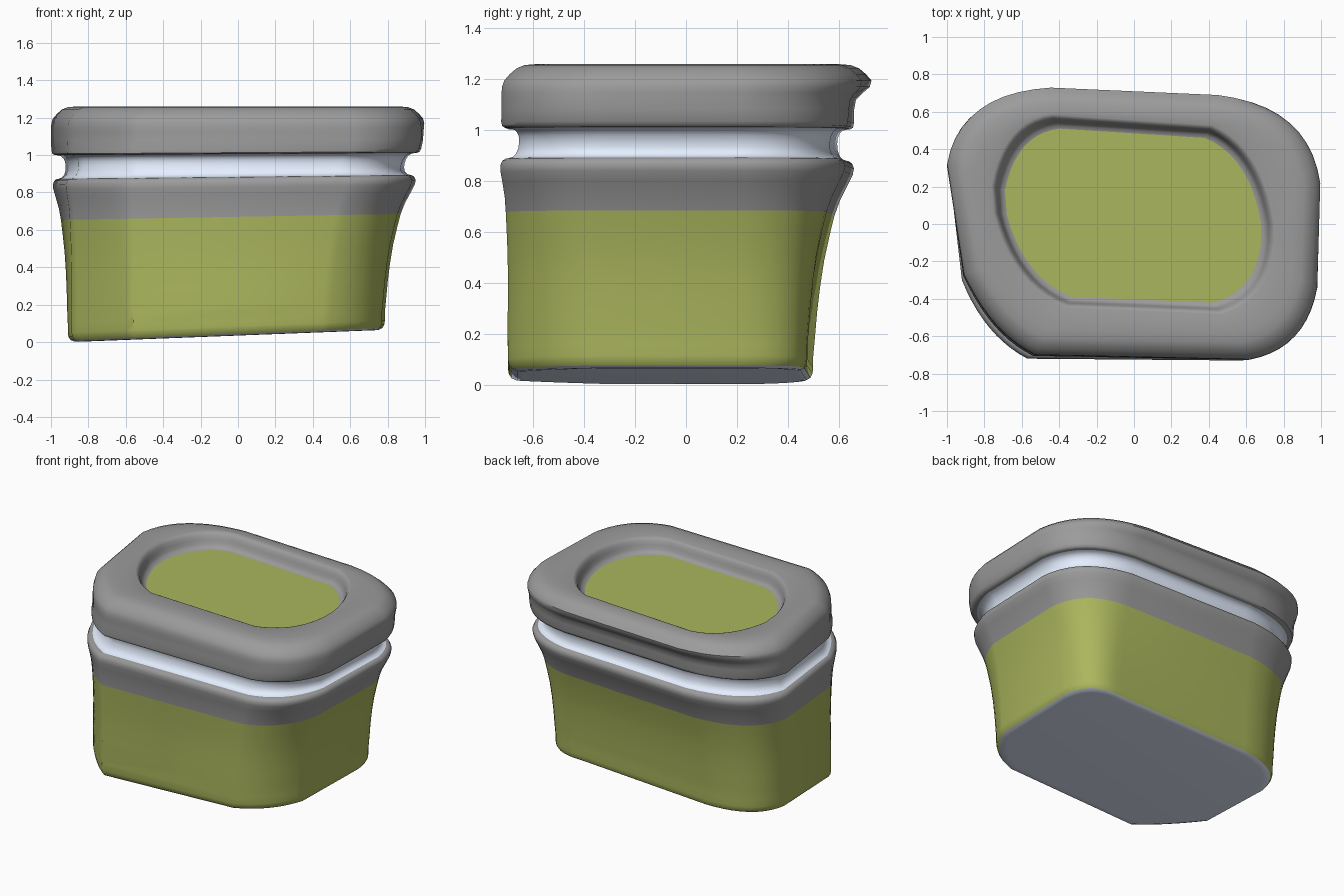
import bpy, bmesh
from mathutils import Vector

# Each outline: four rounded corners (start, control, end), counter-clockwise from front left
BASE = [[(-.89, -.33), (-.73, -.56), (-.56, -.70)], [(.45, -.70), (.69, -.62), (.77, -.38)],
        [(.785, .22), (.77, .50), (.50, .475)], [(-.50, .50), (-.87, .48), (-.91, .20)]]
COLLAR = [[(-.92, -.30), (-.80, -.60), (-.57, -.72)], [(.58, -.73), (.86, -.68), (.93, -.36)],
          [(.95, .24), (.91, .57), (.53, .625)], [(-.45, .66), (-.92, .62), (-.99, .30)]]
LID_LOW = [[(-.91, -.27), (-.76, -.59), (-.53, -.70)], [(.62, -.725), (.92, -.668), (.98, -.34)],
           [(.99, .22), (.93, .60), (.50, .64)], [(-.45, .66), (-.93, .63), (-1.0, .31)]]
LID = [[(-.91, -.27), (-.76, -.59), (-.53, -.70)], [(.62, -.725), (.92, -.668), (.98, -.34)],
       [(1.0, .22), (.94, .64), (.45, .70)], [(-.45, .74), (-.94, .71), (-1.0, .33)]]
RECESS = [[(-.68, .05), (-.59, -.29), (-.33, -.39)], [(.42, -.42), (.66, -.36), (.68, -.08)],
          [(.68, 0), (.62, .36), (.38, .46)], [(-.40, .51), (-.63, .48), (-.69, .18)]]
SEG = 10


def expand(corners):
    pts = []
    for a, c, b in corners:
        a, c, b = Vector(a), Vector(c), Vector(b)
        for i in range(SEG + 1):
            t = i / SEG
            pts.append(a * (1 - t) ** 2 + c * 2 * t * (1 - t) + b * t * t)
    return pts


OUTLINES = [expand(o) for o in (BASE, COLLAR, LID_LOW, LID, RECESS)]


def ring(t, inset, z):
    """Blend neighbouring outlines, shrink by inset, tilt less towards the lid."""
    i = min(int(t), len(OUTLINES) - 2)
    out = []
    for p, q in zip(OUTLINES[i], OUTLINES[i + 1]):
        v = p.lerp(q, t - i)
        x, y = v.x * (1 - inset / .95), v.y * (1 - inset / .68)
        out.append((x, y, z + .04 * x * max(0, 1 - z / 1.2)))
    return out


def material(name, col):
    m = bpy.data.materials.new(name)
    m.diffuse_color = (*col, 1)
    return m


def loft(name, rows, mat=None, cap=None):
    bm = bmesh.new()
    rings = [[bm.verts.new(p) for p in ring(*r)] for r in rows]
    n = len(rings[0])
    for a, b in zip(rings, rings[1:]):
        for i in range(n):
            j = (i + 1) % n
            bm.faces.new((a[i], a[j], b[j], b[i]))
    if cap == 'bottom':
        bm.faces.new(rings[0][::-1])
    if cap == 'top':
        bm.faces.new(rings[-1])
    me = bpy.data.meshes.new(name)
    bm.to_mesh(me)
    bm.free()
    ob = bpy.data.objects.new(name, me)
    bpy.context.collection.objects.link(ob)
    if mat:
        me.materials.append(mat)
    bpy.ops.object.select_all(action='DESELECT')
    ob.select_set(True)
    bpy.context.view_layer.objects.active = ob
    bpy.ops.object.shade_smooth_by_angle(angle=0.7)
    return ob


green = material("green", (.41, .47, .11))
grey = material("dark_grey", (.33, .33, .33))
pale = material("pale_blue", (.78, .86, 1.0))

# Flat underside with its softened edge
loft("base", [(0, .06, .035), (0, .035, .037), (0, .015, .046)], pale, cap='bottom')
# Flaring green body
loft("body", [(0, .015, .046), (0, .004, .062), (0, 0, .085), (0, 0, .13), (.04, 0, .2), (.11, .003, .3),
              (.20, .006, .4), (.31, .008, .5), (.45, .008, .6), (.56, .008, .67)], green)
# Grey collar rolling over into the groove
loft("collar", [(.56, .008, .67), (.70, .008, .73), (.87, .004, .79), (.97, 0, .83), (1, 0, .855),
                (1, .008, .874), (1, .02, .882), (1, .035, .884)], grey)
# Pale recessed neck
loft("neck", [(1, .03, .884), (1, .045, .889), (1, .058, .902), (1.1, .066, .925), (1.25, .068, .95),
              (1.4, .066, .972), (1.5, .058, .99), (1.6, .045, 1.001), (1.6, .03, 1.005)], pale)
# Rounded lid, overhanging at the back, with a recessed top
loft("lid", [(1.6, .035, 1.005), (1.6, .014, 1.006), (1.65, .004, 1.013), (1.75, 0, 1.03), (2, 0, 1.08),
             (2.1, 0, 1.12), (2.4, 0, 1.145), (2.8, .002, 1.17), (3, .01, 1.195), (3, .03, 1.22),
             (3, .055, 1.243), (3, .085, 1.256), (3, .13, 1.26), (4, -.10, 1.26), (4, -.085, 1.256),
             (4, -.068, 1.24), (4, -.055, 1.215), (4, -.045, 1.19), (4, -.025, 1.17), (4, 0, 1.165)], grey)
# Green inlay at the bottom of the recess
loft("top_panel", [(4, 0, 1.165), (4, .02, 1.165)], green, cap='top')
